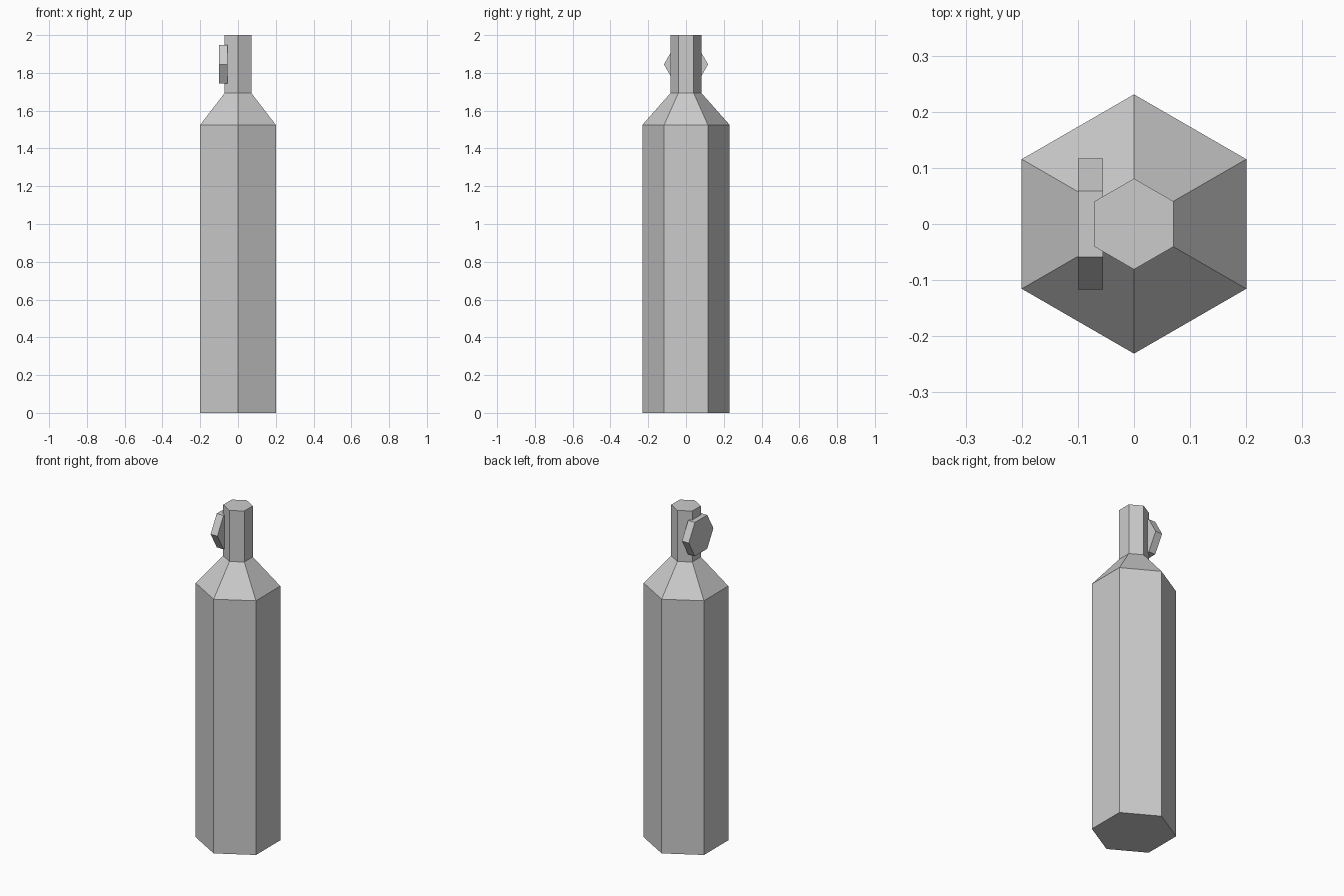
import bpy, bmesh
from math import cos, sin, pi
from mathutils import Matrix

if "Cube" in bpy.data.objects:
    bpy.data.objects.remove(bpy.data.objects["Cube"])

SIDES = 6


def hex_turning(name, profile, start_angle, matrix=Matrix()):
    """Stack six-sided rings from (radius, height) pairs and cap both ends."""
    bm = bmesh.new()
    rings = []
    for r, h in profile:
        angles = [start_angle + 2 * pi * i / SIDES for i in range(SIDES)]
        rings.append([bm.verts.new((r * cos(a), r * sin(a), h)) for a in angles])
    for low, high in zip(rings, rings[1:]):
        for i in range(SIDES):
            j = (i + 1) % SIDES
            bm.faces.new((low[i], low[j], high[j], high[i]))
    bm.faces.new(rings[0][::-1])
    bm.faces.new(rings[-1])
    bm.transform(matrix)
    bmesh.ops.recalc_face_normals(bm, faces=bm.faces)
    mesh = bpy.data.meshes.new(name)
    bm.to_mesh(mesh)
    bm.free()
    obj = bpy.data.objects.new(name, mesh)
    bpy.context.collection.objects.link(obj)
    return obj


# Tank body, sloped shoulder and neck
hex_turning("gas_cylinder",
            [(0.231, 0), (0.231, 1.525), (0.081, 1.694), (0.081, 2.0)], pi / 2)

# Valve wheel on the left of the neck, its axis along x
hex_turning("valve_wheel", [(0.117, -0.1), (0.117, -0.055)], pi / 2,
            Matrix.Translation((0, 0, 1.845)) @ Matrix.Rotation(pi / 2, 4, 'Y'))
